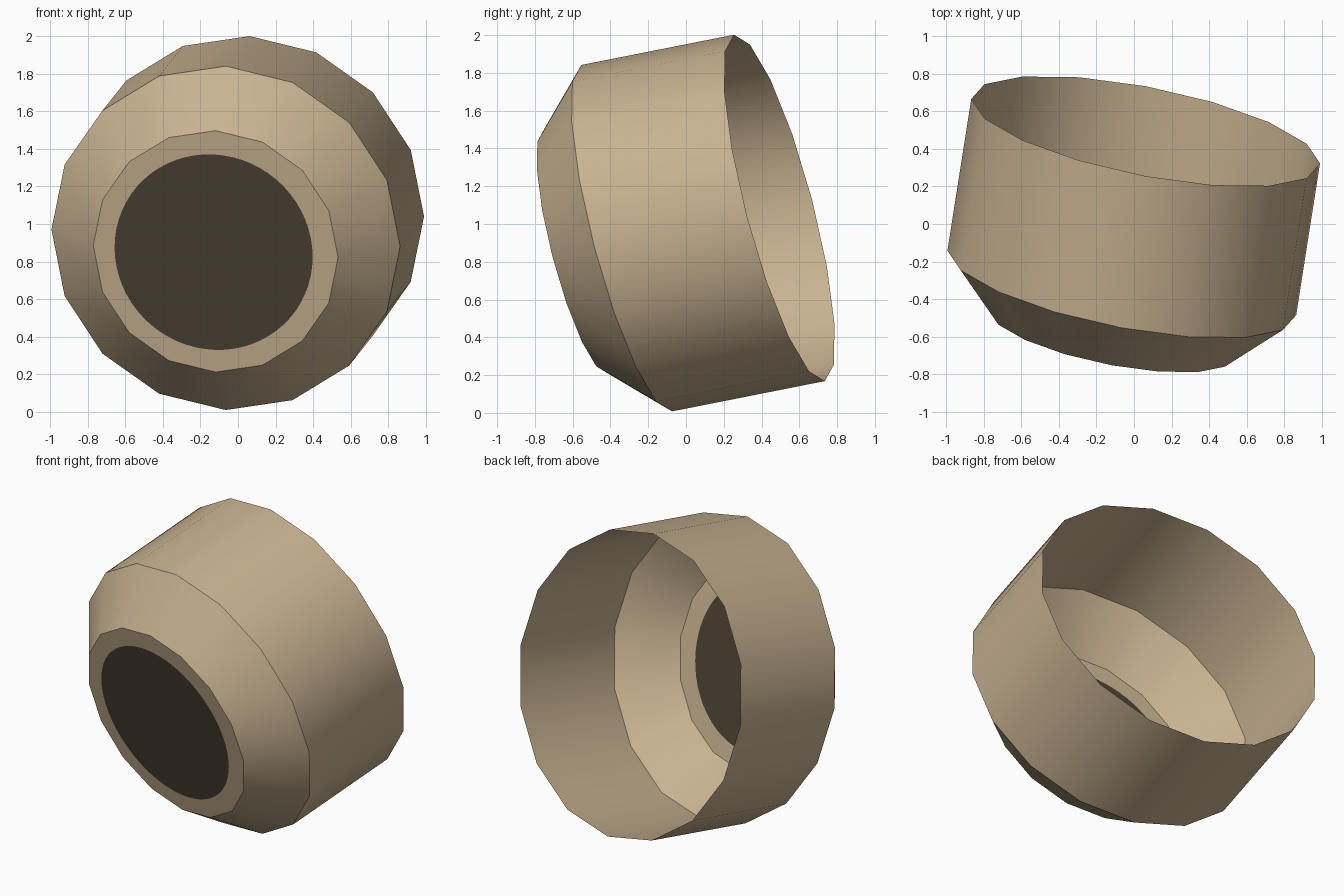
import bpy, bmesh, math
from mathutils import Vector

if "Cube" in bpy.data.objects:
    bpy.data.objects.remove(bpy.data.objects["Cube"])

# Tilted cross-section axes shared by every ring
U = Vector((0.93, -0.172, -0.045))
V = Vector((0.0, -0.24, 0.917))
SIDES = 16
REAR = Vector((0.062, 0.495, 1.085))
SHOULDER = Vector((-0.065, -0.314, 0.925))
FRONT = Vector((-0.119, -0.585, 0.854))


def material(name, col):
    m = bpy.data.materials.new(name)
    m.diffuse_color = (*col, 1)
    m.use_nodes = True
    m.node_tree.nodes["Principled BSDF"].inputs["Base Color"].default_value = m.diffuse_color
    return m


tan = material("tan", (0.578, 0.445, 0.283))
dark = material("dark_brown", (0.071, 0.054, 0.034))


def ring(center, r, n=SIDES):
    return [center + r * (U * math.cos(2 * math.pi * i / n) + V * math.sin(2 * math.pi * i / n))
            for i in range(n)]


def build(name, rings, mat, fill=False):
    """Join matching rings with quads; optionally fill the last ring."""
    bm = bmesh.new()
    loops = [[bm.verts.new(p) for p in r] for r in rings]
    n = len(loops[0])
    for a, b in zip(loops, loops[1:]):
        for i in range(n):
            j = (i + 1) % n
            bm.faces.new((a[i], b[i], b[j], a[j]))
    if fill:
        bm.faces.new(loops[-1])
    me = bpy.data.meshes.new(name)
    bm.normal_update()
    bm.to_mesh(me)
    bm.free()
    me.materials.append(mat)
    ob = bpy.data.objects.new(name, me)
    bpy.context.collection.objects.link(ob)
    return ob


# Open 16-sided wall and its tapered shoulder
shell = build("cup_shell", [ring(REAR, 1), ring(SHOULDER, 1), ring(FRONT, 0.702)], tan)
bpy.context.view_layer.objects.active = shell
shell.select_set(True)
bpy.ops.object.shade_smooth_by_angle(angle=math.radians(28))

# Flat front rim: 16-gon outside, round opening inside
SUB = 4
outer = ring(FRONT, 0.702)
outer_fine = [outer[i].lerp(outer[(i + 1) % SIDES], k / SUB)
              for i in range(SIDES) for k in range(SUB)]
disc_edge = ring(FRONT - 0.012 * U - 0.005 * V, 0.568, SIDES * SUB)
build("front_rim", [outer_fine, disc_edge], tan)

# Dark round disc closing the front
build("front_disc", [disc_edge], dark, fill=True)
